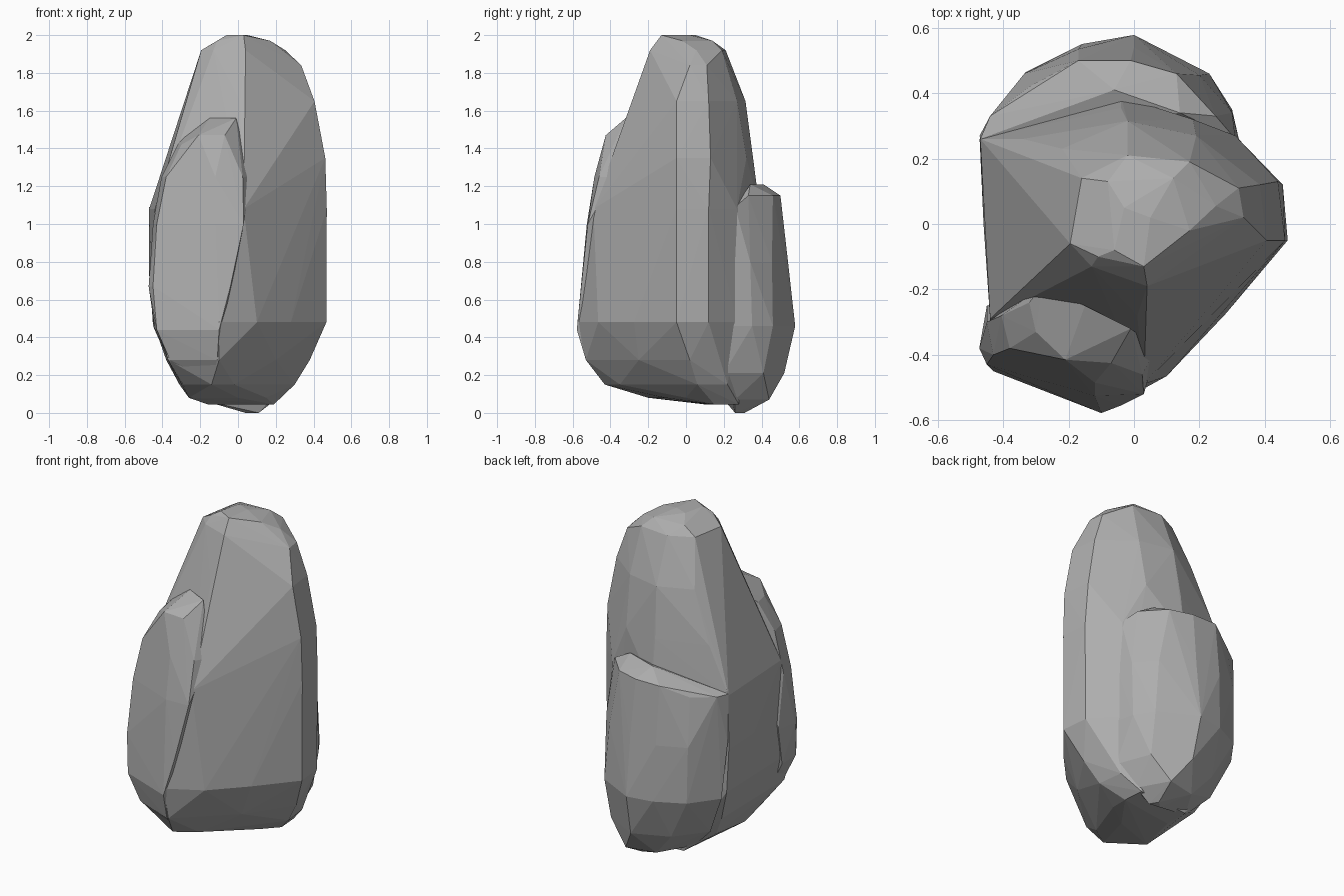
import bpy
import bmesh

default_cube = bpy.data.objects.get("Cube")
if default_cube:
    bpy.data.objects.remove(default_cube, do_unlink=True)

# One stone colour
stone = bpy.data.materials.new("grey stone")
stone.use_nodes = True
stone_colour = (0.42, 0.42, 0.42, 1.0)
stone.diffuse_color = stone_colour
stone.node_tree.nodes["Principled BSDF"].inputs["Base Color"].default_value = stone_colour


def boulder(name, sections):
    """Wrap a faceted convex skin around a stack of horizontal outlines."""
    bm = bmesh.new()
    for height, outline in sections:
        for x, y in outline:
            bm.verts.new((x, y, height))
    hull = bmesh.ops.convex_hull(bm, input=bm.verts)
    unused = set(hull["geom_interior"]) | set(hull["geom_unused"])
    loose = [item for item in unused if isinstance(item, bmesh.types.BMVert)]
    bmesh.ops.delete(bm, geom=loose, context="VERTS")
    bmesh.ops.recalc_face_normals(bm, faces=bm.faces)
    mesh = bpy.data.meshes.new(name)
    bm.to_mesh(mesh)
    bm.free()
    mesh.materials.append(stone)
    part = bpy.data.objects.new(name, mesh)
    bpy.context.collection.objects.link(part)
    return part


# Tall spire: narrow summit, sharp front ridge and a slanting front wall
spire = boulder("rock_spire", [
    (2.0, [(-.06, -.08), (.03, -.13), (.05, .02), (-.03, .05)]),
    (1.97, [(-.11, -.1), (.17, -.02), (.12, .14), (-.08, .13)]),
    (1.92, [(-.195, -.06), (-.13, -.13), (.04, -.19), (.25, .055), (.17, .19), (-.02, .21), (-.16, .14)]),
    (1.84, [(.335, .02), (.32, .11)]),
    (1.65, [(-.25, -.1), (.01, -.28), (.405, -.05), (.385, .12), (.19, .27), (-.02, .315), (-.22, .23)]),
    (1.35, [(-.35, -.21), (.03, -.39), (.462, -.05), (.44, .13), (.18, .32), (-.04, .355), (-.34, .26)]),
    (1.08, [(-.44, -.29), (.03, -.49), (.47, -.05), (.455, .12), (.31, .27), (-.04, .39), (-.47, .26)]),
    (.75, [(-.46, 0), (-.472, .26)]),
    (.48, [(-.43, -.43), (-.1, -.575), (.1, -.465), (.28, -.275), (.468, -.05), (.45, .12), (.31, .27), (-.45, .25)]),
    (.28, [(-.37, -.42), (-.1, -.53), (.2, -.25), (.38, .02), (-.38, .2)]),
    (.15, [(-.29, -.32), (-.14, -.43), (-.02, -.35), (.3, .06), (.28, .22), (-.31, .15)]),
    (.08, [(-.26, -.2), (0, -.11), (.15, 0)]),
    (.045, [(-.16, .1), (0, .12), (.19, .15), (.18, .28), (-.16, .25)]),
])

# Front shoulder with a sloping ledge on top
front_shoulder = boulder("front_shoulder", [
    (1.56, [(-.15, -.25), (-.01, -.32)]),
    (1.47, [(-.07, -.425), (-.21, -.415), (-.28, -.19)]),
    (1.42, [(-.3, -.33), (-.32, -.24)]),
    (1.25, [(.025, -.46), (-.12, -.485), (-.38, -.38), (-.405, -.28), (.07, -.38)]),
    (1.0, [(.03, -.52), (-.12, -.525), (-.43, -.4), (-.45, -.3)]),
    (.67, [(-.04, -.555), (-.45, -.43), (-.473, -.38), (-.45, -.25)]),
    (.44, [(-.1, -.578), (-.43, -.45), (-.44, -.3)]),
    (.28, [(-.11, -.53), (-.36, -.43)]),
    (.17, [(-.14, -.43), (-.29, -.34)]),
])

# Rear slab leaning on the back, lower and rounder
rear_slab = boulder("rear_slab", [
    (1.21, [(-.06, .41), (.14, .34)]),
    (1.15, [(-.01, .5), (-.17, .5), (.13, .46), (.25, .33)]),
    (1.09, [(-.47, .26), (-.44, .33), (-.32, .42), (.31, .26)]),
    (.8, [(0, .54), (-.17, .535), (.2, .455), (.3, .34), (.325, .24), (-.335, .46), (-.472, .27)]),
    (.46, [(0, .578), (-.16, .55), (.23, .46), (.3, .35), (.325, .24), (-.33, .465), (-.45, .3)]),
    (.21, [(.01, .52), (.22, .41), (.3, .2), (-.2, .43), (-.34, .25)]),
    (.07, [(.1, .44), (-.08, .4), (.2, .26), (-.2, .2)]),
    (0, [(.08, .31), (.04, .27), (.11, .26)]),
])

# Fuse the three masses into one closed stone
for mass in (front_shoulder, rear_slab):
    fuse = spire.modifiers.new("fuse " + mass.name, "BOOLEAN")
    fuse.operation = "UNION"
    fuse.solver = "EXACT"
    fuse.object = mass
bpy.context.view_layer.update()
evaluated = spire.evaluated_get(bpy.context.evaluated_depsgraph_get())
fused_mesh = bpy.data.meshes.new_from_object(evaluated)
spire.modifiers.clear()
spire.data = fused_mesh
spire.name = "standing_rock"
for mass in (front_shoulder, rear_slab):
    bpy.data.objects.remove(mass, do_unlink=True)
